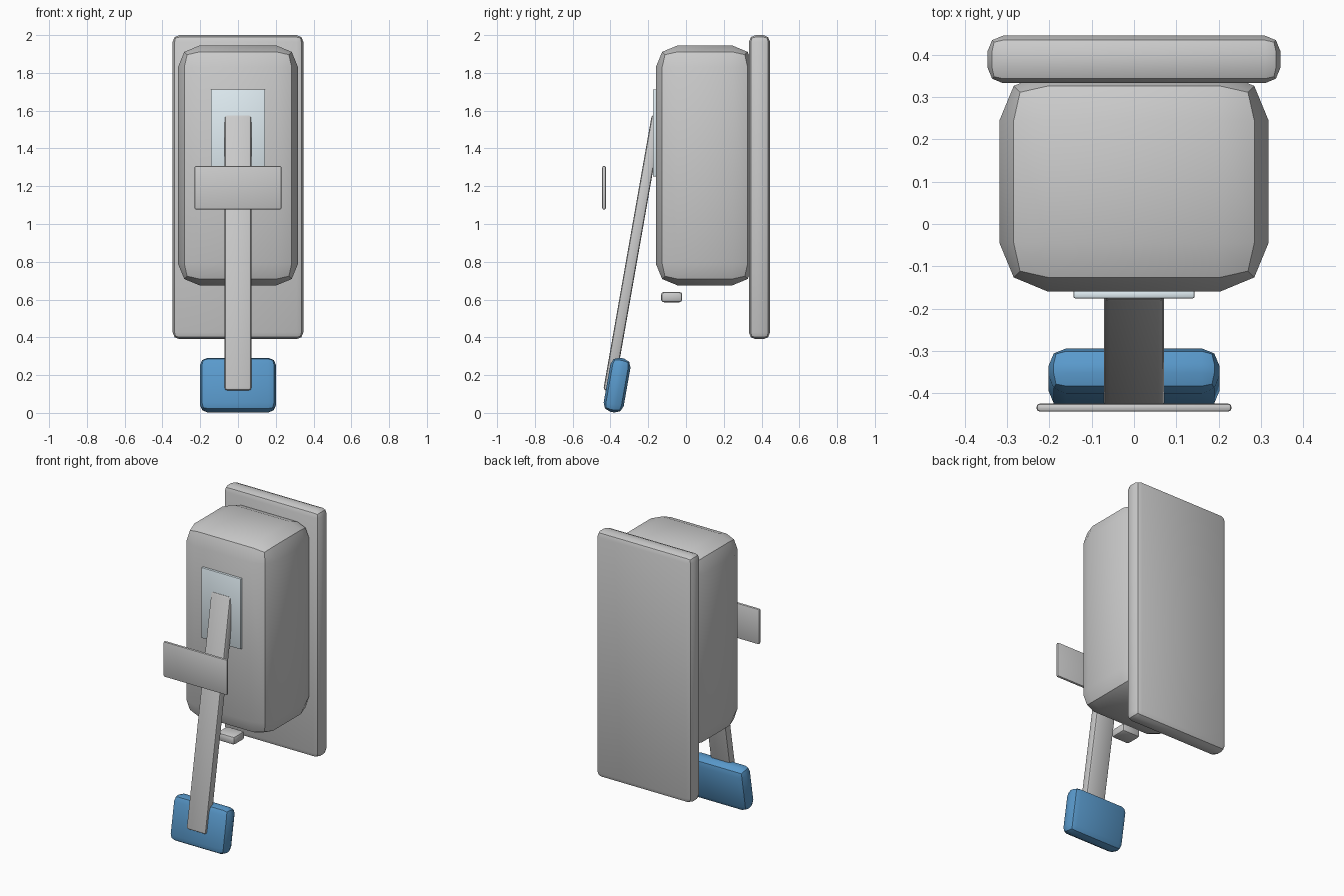
import bpy, bmesh
from math import radians
from mathutils import Matrix

if "Cube" in bpy.data.objects:
    bpy.data.objects.remove(bpy.data.objects["Cube"])


def material(name, rgb):
    m = bpy.data.materials.new(name)
    m.diffuse_color = (*rgb, 1)
    m.use_nodes = True
    m.node_tree.nodes["Principled BSDF"].inputs["Base Color"].default_value = m.diffuse_color
    return m


def rounded_box(name, center, size, bevel, tilt=0, mat=None):
    """Box with a two-step rounded edge, tilted about x (degrees)."""
    bm = bmesh.new()
    bmesh.ops.create_cube(bm, size=1, matrix=Matrix.Diagonal((*size, 1)))
    bmesh.ops.bevel(bm, geom=bm.edges[:], offset=bevel, offset_type='OFFSET',
                    segments=2, profile=0.5, affect='EDGES', clamp_overlap=True)
    bmesh.ops.recalc_face_normals(bm, faces=bm.faces[:])
    mesh = bpy.data.meshes.new(name)
    bm.to_mesh(mesh)
    bm.free()
    obj = bpy.data.objects.new(name, mesh)
    bpy.context.collection.objects.link(obj)
    obj.location = center
    obj.rotation_euler.x = radians(tilt)
    if mat:
        mesh.materials.append(mat)
    bpy.ops.object.select_all(action='DESELECT')
    obj.select_set(True)
    bpy.context.view_layer.objects.active = obj
    bpy.ops.object.shade_smooth_by_angle(angle=radians(30))
    return obj


blue = material("pedal_blue", (0.10, 0.32, 0.60))
pale = material("panel_pale", (0.75, 0.85, 0.90))

# Wall plate and housing
rounded_box("back_plate", (0, 0.389, 1.195), (0.692, 0.112, 1.61), 0.036)
rounded_box("housing", (0, 0.10, 1.31), (0.636, 0.52, 1.27), 0.115)

# Pale panel on the front of the housing
rounded_box("front_panel", (0, -0.1665, 1.482), (0.287, 0.019, 0.462), 0.005, mat=pale)

# Outlet under the housing
rounded_box("nozzle", (0, -0.076, 0.613), (0.13, 0.112, 0.055), 0.015)

# Push lever with its pad and the plate in front of it
rounded_box("lever", (0, -0.281, 0.845), (0.142, 0.058, 1.48), 0.014, tilt=-10)
rounded_box("lever_pad", (0, -0.365, 0.147), (0.404, 0.108, 0.29), 0.042, tilt=-10, mat=blue)
rounded_box("lever_tag", (0, -0.434, 1.192), (0.46, 0.019, 0.23), 0.007)
